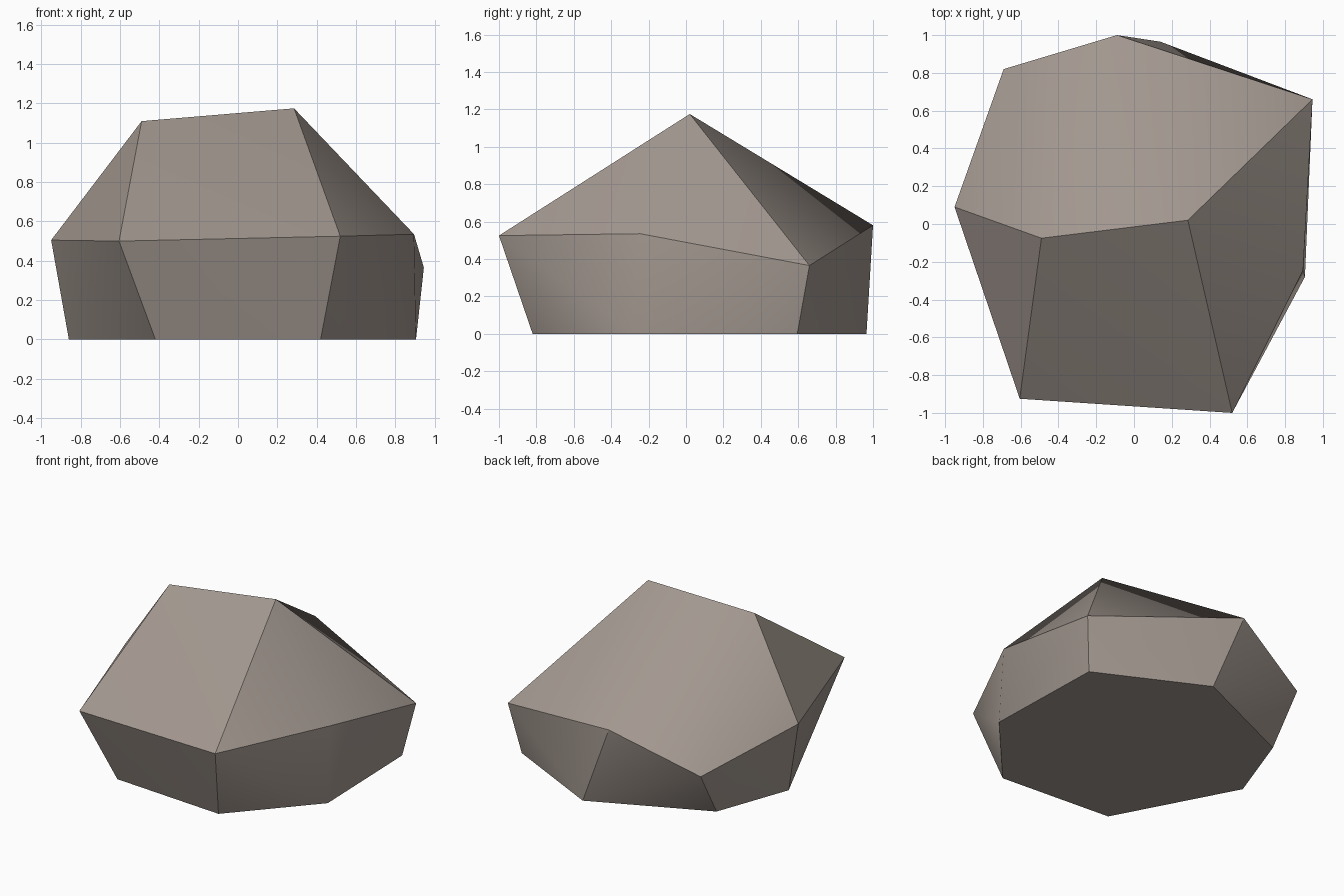
import bpy, bmesh, math

if "Cube" in bpy.data.objects:
    bpy.data.objects.remove(bpy.data.objects["Cube"])

# Corner points of the faceted rock
base = [(-0.86, 0.07), (-0.42, -0.76), (0.42, -0.82), (0.905, -0.28),
        (0.88, 0.595), (0.14, 0.965), (-0.665, 0.605)]
girdle = [(-0.95, 0.09, 0.505), (-0.605, -0.925, 0.50), (0.52, -1.0, 0.525),
          (0.895, -0.245, 0.535), (0.945, 0.66, 0.365), (-0.09, 1.0, 0.58),
          (-0.69, 0.82, 0.337)]
ridge = [(-0.49, -0.075, 1.11), (0.285, 0.02, 1.175)]

# Rock: convex shell around the points
bm = bmesh.new()
for p in [(x, y, 0) for x, y in base] + girdle + ridge:
    bm.verts.new(p)
bmesh.ops.convex_hull(bm, input=bm.verts[:])
# Merge the flat underside into one face
bmesh.ops.dissolve_limit(bm, angle_limit=math.radians(1),
                         verts=bm.verts[:], edges=bm.edges[:])
bmesh.ops.recalc_face_normals(bm, faces=bm.faces[:])

mesh = bpy.data.meshes.new("rock")
bm.to_mesh(mesh)
bm.free()
rock = bpy.data.objects.new("rock", mesh)
bpy.context.collection.objects.link(rock)

# Warm grey stone
stone = bpy.data.materials.new("warm grey stone")
stone.diffuse_color = (0.36, 0.31, 0.275, 1)
stone.use_nodes = True
stone.node_tree.nodes["Principled BSDF"].inputs["Base Color"].default_value = stone.diffuse_color
mesh.materials.append(stone)

# Soft facets with sharp main edges
bpy.context.view_layer.objects.active = rock
rock.select_set(True)
bpy.ops.object.shade_smooth_by_angle(angle=math.radians(30))
